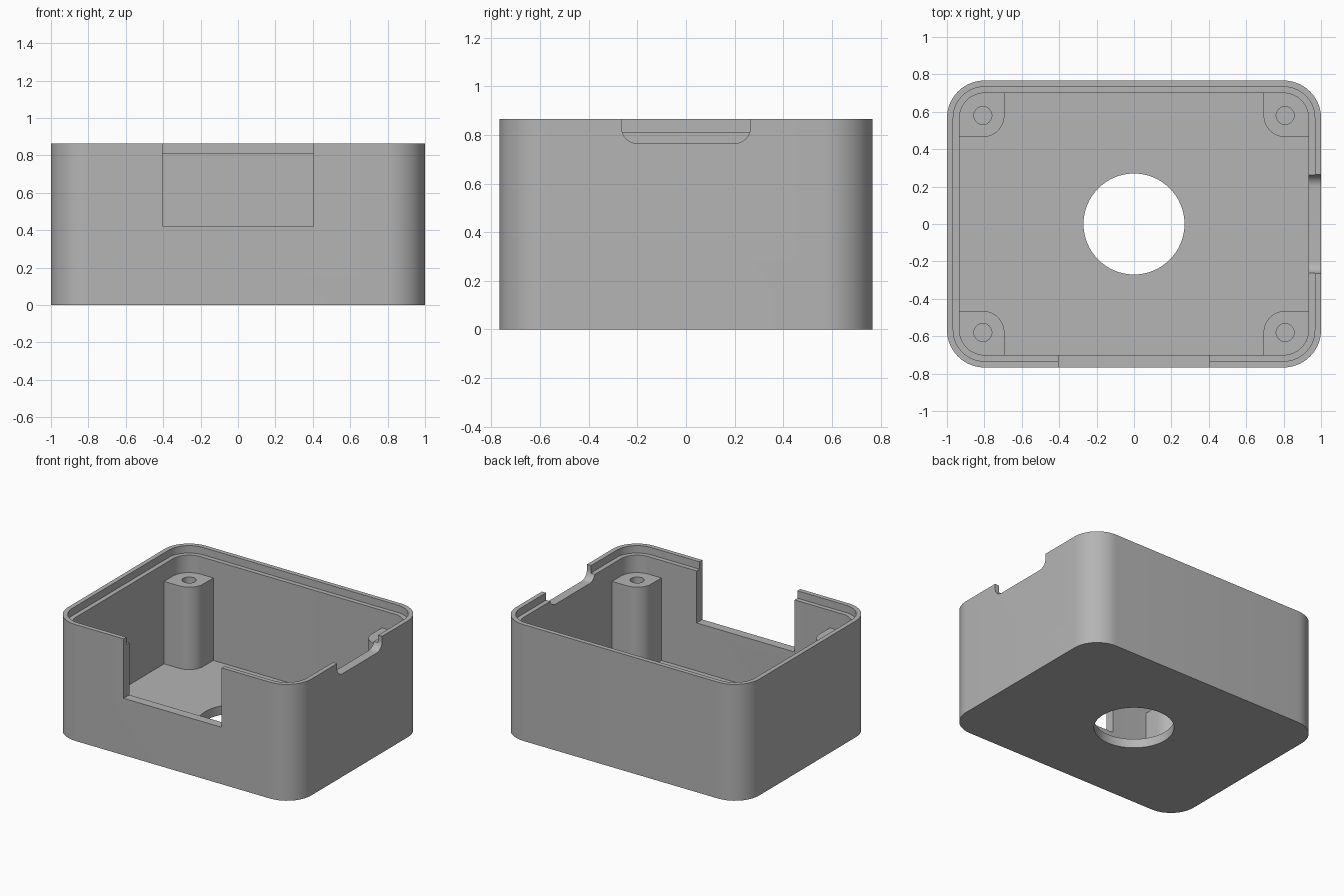
import bpy, bmesh, math
from mathutils import Matrix

if "Cube" in bpy.data.objects:
    bpy.data.objects.remove(bpy.data.objects["Cube"], do_unlink=True)

HALF_X, HALF_Y, HEIGHT, WALL, RADIUS = 1.0, 0.767, 0.865, 0.067, 0.2

grey = bpy.data.materials.new("grey plastic")
grey.use_nodes = True
grey.diffuse_color = (0.46, 0.46, 0.46, 1)
grey.node_tree.nodes["Principled BSDF"].inputs["Base Color"].default_value = grey.diffuse_color


def rounded_rect(x0, x1, y0, y1, radii, steps=14):
    """Counter-clockwise outline; radii start at the (x0, y0) corner."""
    corners = [(x0, y0, 1, 1), (x1, y0, -1, 1), (x1, y1, -1, -1), (x0, y1, 1, -1)]
    points = []
    for i, ((x, y, sx, sy), r) in enumerate(zip(corners, radii)):
        if r == 0:
            points.append((x, y))
            continue
        for k in range(steps + 1):
            a = math.pi + math.pi / 2 * (i + k / steps)
            points.append((x + sx * r + r * math.cos(a), y + sy * r + r * math.sin(a)))
    return points


def circle(x, y, r, n=64):
    return [(x + r * math.cos(2 * math.pi * k / n), y + r * math.sin(2 * math.pi * k / n))
            for k in range(n)]


def prism(name, outline, z0, z1, matrix=None):
    bm = bmesh.new()
    face = bm.faces.new([bm.verts.new((x, y, z0)) for x, y in outline])
    top = bmesh.ops.extrude_face_region(bm, geom=[face])["geom"]
    verts = [v for v in top if isinstance(v, bmesh.types.BMVert)]
    bmesh.ops.translate(bm, verts=verts, vec=(0, 0, z1 - z0))
    if matrix:
        bmesh.ops.transform(bm, matrix=matrix, verts=bm.verts)
    bmesh.ops.recalc_face_normals(bm, faces=bm.faces)
    mesh = bpy.data.meshes.new(name)
    bm.to_mesh(mesh)
    bm.free()
    mesh.materials.append(grey)
    obj = bpy.data.objects.new(name, mesh)
    bpy.context.collection.objects.link(obj)
    return obj


def activate(obj):
    bpy.ops.object.select_all(action="DESELECT")
    obj.select_set(True)
    bpy.context.view_layer.objects.active = obj


def cut(obj, cutter):
    cutter.hide_render = True
    mod = obj.modifiers.new("cut", "BOOLEAN")
    mod.operation, mod.solver, mod.object = "DIFFERENCE", "EXACT", cutter
    activate(obj)
    bpy.ops.object.modifier_apply(modifier=mod.name)
    bpy.data.objects.remove(cutter, do_unlink=True)


def smooth(obj):
    activate(obj)
    bpy.ops.object.shade_smooth_by_angle(angle=math.radians(30))


def inset_outline(d):
    return rounded_rect(d - HALF_X, HALF_X - d, d - HALF_Y, HALF_Y - d, [RADIUS - d] * 4)


# Case shell with cavity, stepped lip and floor opening
case = prism("case", inset_outline(0), 0, HEIGHT)
cut(case, prism("cavity_cutter", inset_outline(WALL), WALL, 1.2))
cut(case, prism("lip_cutter", inset_outline(WALL / 2), 0.81, 1.2))
cut(case, prism("floor_hole_cutter", circle(0, 0, 0.27), -0.2, 0.2))

# Square front opening
cut(case, prism("front_cutter", rounded_rect(-0.403, 0.403, -1, -0.6, [0] * 4), 0.423, 1.2))

# Side notch with rounded lower corners: outline (y, z) swept along x
to_side = Matrix(((0, 0, 1, 0), (1, 0, 0, 0), (0, 1, 0, 0), (0, 0, 0, 1)))
notch = rounded_rect(-0.265, 0.265, 0.765, 1.2, [0.065, 0.065, 0, 0])
cut(case, prism("notch_cutter", notch, 0.85, 1.2, to_side))
smooth(case)

# Corner screw posts, slightly sunk into the walls and floor
for sx, side in ((-1, "right"), (1, "left")):
    for sy, end in ((-1, "front"), (1, "back")):
        flip = Matrix.Diagonal((sx, sy, 1, 1))
        outline = rounded_rect(0.693, 0.95, 0.465, 0.72, [0.115, 0, 0.115, 0])
        post = prism(f"screw_post_{end}_{side}", outline, 0.03, 0.68, flip)
        cut(post, prism("screw_hole_cutter", circle(0.808, 0.58, 0.048, 32), WALL, 1, flip))
        smooth(post)
